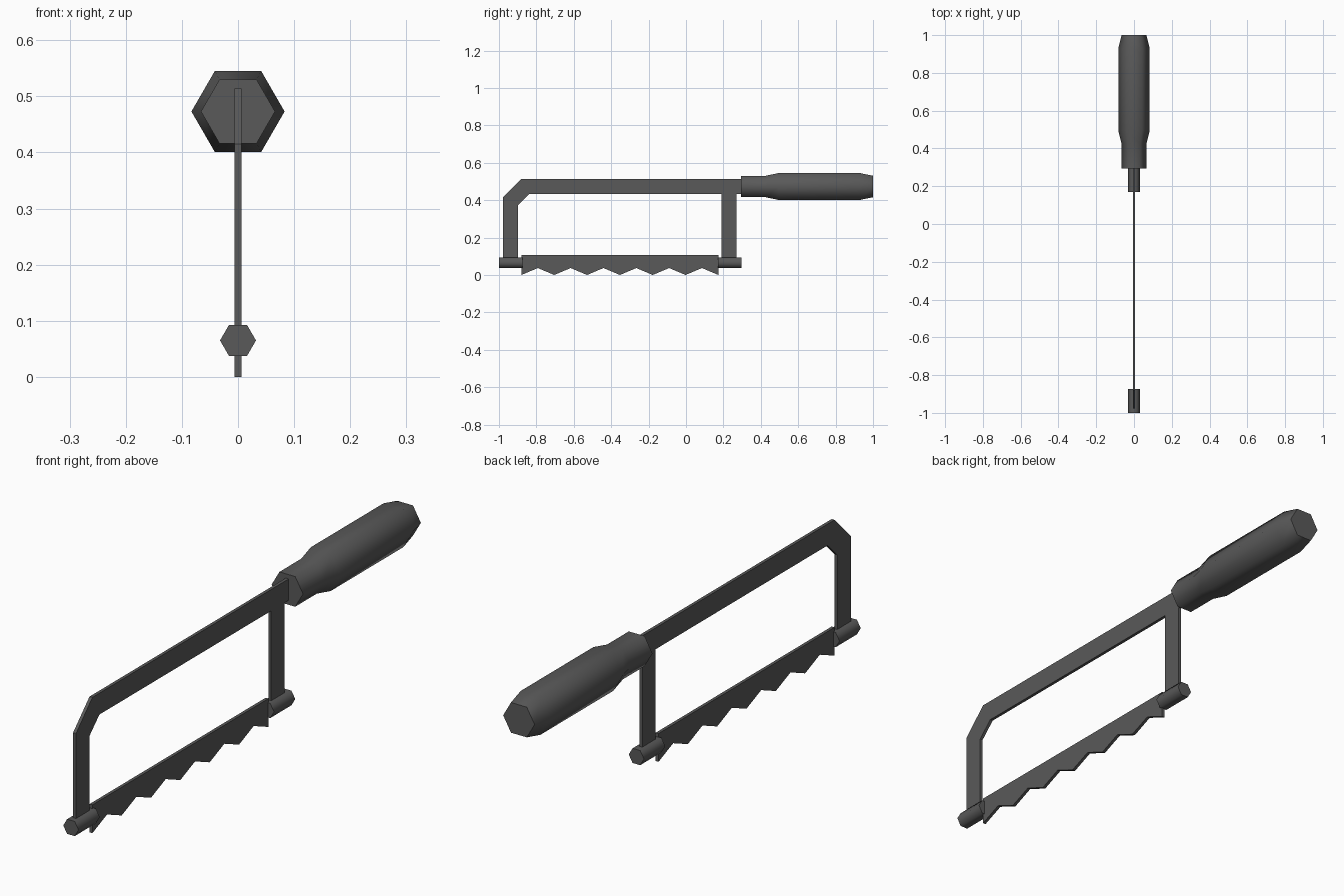
import bpy
import bmesh
import math
from mathutils import Vector

cube = bpy.data.objects.get("Cube")
if cube:
    bpy.data.objects.remove(cube, do_unlink=True)

# Single dark metal colour
grey = bpy.data.materials.new("dark_grey")
grey.use_nodes = True
colour = (0.10, 0.10, 0.10, 1.0)
grey.diffuse_color = colour
grey.node_tree.nodes["Principled BSDF"].inputs["Base Color"].default_value = colour


def finish(name, bm, smooth=False):
    bmesh.ops.recalc_face_normals(bm, faces=bm.faces[:])
    mesh = bpy.data.meshes.new(name)
    bm.to_mesh(mesh)
    bm.free()
    mesh.materials.append(grey)
    obj = bpy.data.objects.new(name, mesh)
    bpy.context.collection.objects.link(obj)
    if smooth:
        bpy.ops.object.select_all(action="DESELECT")
        obj.select_set(True)
        bpy.context.view_layer.objects.active = obj
        bpy.ops.object.shade_smooth_by_angle(angle=math.radians(65))
    return obj


def plate(name, outline, thickness):
    """Flat plate cut from a (y, z) outline, centred on x = 0."""
    bm = bmesh.new()
    face = bm.faces.new([bm.verts.new((-thickness / 2, y, z)) for y, z in outline])
    grown = bmesh.ops.extrude_face_region(bm, geom=[face])
    moved = [v for v in grown["geom"] if isinstance(v, bmesh.types.BMVert)]
    bmesh.ops.translate(bm, verts=moved, vec=Vector((thickness, 0, 0)))
    return finish(name, bm)


def hex_rod(name, profile, z):
    """Six-sided rod along y from (y, radius) stations."""
    bm = bmesh.new()
    sides = 6
    rings = []
    for y, r in profile:
        angles = [math.tau * i / sides for i in range(sides)]
        rings.append([bm.verts.new((r * math.cos(a), y, z + r * math.sin(a))) for a in angles])
    for a, b in zip(rings, rings[1:]):
        for i in range(sides):
            j = (i + 1) % sides
            bm.faces.new((a[i], a[j], b[j], b[i]))
    bm.faces.new(rings[0])
    bm.faces.new(rings[-1])
    return finish(name, bm, smooth=True)


THICK = 0.012
BOLT_Z = 0.065

# Frame with chamfered front corner and rear post
plate("frame", [
    (-0.978, BOLT_Z), (-0.978, 0.415), (-0.88, 0.514), (0.297, 0.514),
    (0.297, 0.433), (0.27, 0.433), (0.27, BOLT_Z), (0.19, BOLT_Z),
    (0.19, 0.433), (-0.838, 0.433), (-0.897, 0.375), (-0.897, BOLT_Z),
], THICK)

# Blade with a zigzag lower edge
start, end, teeth = -0.88, 0.173, 6
step = (end - start) / (2 * teeth)
zigzag = [(start + i * step, 0.037 * (i % 2)) for i in range(2 * teeth + 1)]
plate("blade", zigzag + [(end, 0.107), (start, 0.107)], THICK)

# Blade holders
for name, y in (("front_blade_holder", -1.0), ("rear_blade_holder", 0.17)):
    hex_rod(name, [(y, 0.032), (y + 0.127, 0.032)], BOLT_Z)

# Handle
hex_rod("handle", [
    (0.295, 0.066), (0.425, 0.066), (0.495, 0.083), (0.93, 0.083), (1.0, 0.066),
], 0.473)
